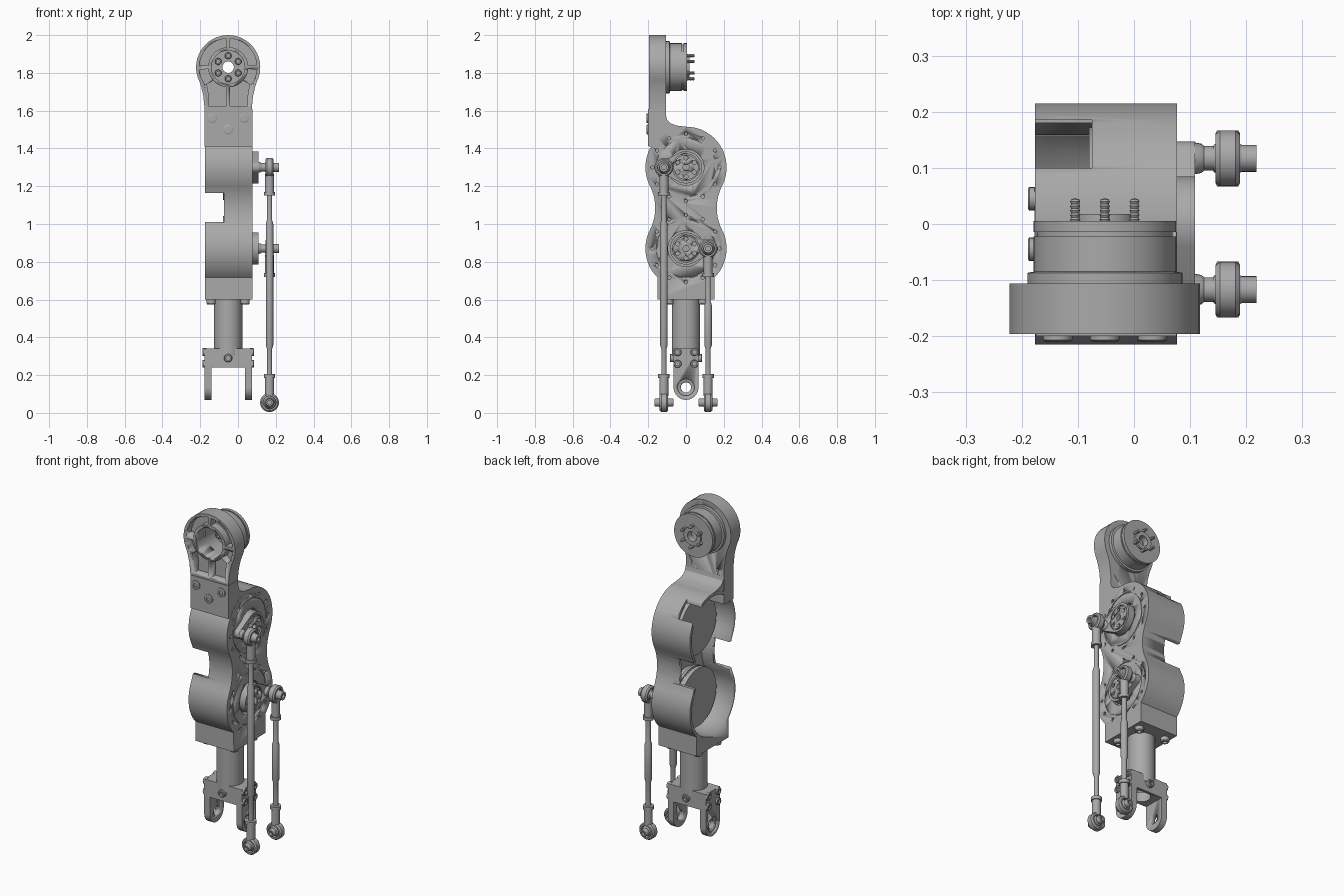
import bpy, bmesh
from math import sin, cos, atan2, acos, radians, degrees, pi

cube = bpy.data.objects.get("Cube")
if cube:
    bpy.data.objects.remove(cube)

grey = bpy.data.materials.new("machined grey")
grey.use_nodes = True
colour = (0.40, 0.40, 0.40, 1)
grey.diffuse_color = colour
grey.node_tree.nodes["Principled BSDF"].inputs["Base Color"].default_value = colour

CX = -0.052              # centre line of the limb in x
LEFT, RIGHT = 0.077, -0.176
UP, LOW = 1.30, 0.87     # heights of the two joint motors
HEAD = 1.83              # height of the upper motor


def place(axis, u, v, t):
    return {"X": (t, u, v), "Y": (u, t, v), "Z": (u, v, t)}[axis]


def finish(name, bm):
    bmesh.ops.recalc_face_normals(bm, faces=bm.faces)
    mesh = bpy.data.meshes.new(name)
    bm.to_mesh(mesh)
    bm.free()
    obj = bpy.data.objects.new(name, mesh)
    bpy.context.collection.objects.link(obj)
    mesh.materials.append(grey)
    bpy.ops.object.select_all(action="DESELECT")
    obj.select_set(True)
    bpy.context.view_layer.objects.active = obj
    bpy.ops.object.shade_smooth_by_angle(angle=radians(30))
    return obj


def prism(name, axis, pts, a, b):
    bm = bmesh.new()
    face = bm.faces.new([bm.verts.new(place(axis, u, v, a)) for u, v in pts])
    ext = bmesh.ops.extrude_face_region(bm, geom=[face])
    for e in ext["geom"]:
        if isinstance(e, bmesh.types.BMVert):
            e.co["XYZ".index(axis)] = b
    return finish(name, bm)


def box(name, x, y, z):
    return prism(name, "Z", [(x[0], y[0]), (x[1], y[0]), (x[1], y[1]), (x[0], y[1])], *z)


def lathe(name, axis, centre, profile, closed=False, n=48):
    """Turn (radius, position) pairs round an axis through centre."""
    bm = bmesh.new()
    rings = []
    for r, t in profile:
        k = 1 if r == 0 else n
        rings.append([bm.verts.new(place(axis, centre[0] + r * cos(2 * pi * i / n),
                                         centre[1] + r * sin(2 * pi * i / n), t)) for i in range(k)])
    pairs = list(zip(rings, rings[1:])) + ([(rings[-1], rings[0])] if closed else [])
    for p, q in pairs:
        for i in range(n):
            quad = [p[i % len(p)], p[(i + 1) % len(p)], q[(i + 1) % len(q)], q[i % len(q)]]
            bm.faces.new(list(dict.fromkeys(quad)))
    return finish(name, bm)


def cyl(name, axis, centre, r, a, b, n=48):
    return lathe(name, axis, centre, [(0, a), (r, a), (r, b), (0, b)], n=n)


def tube(name, axis, centre, r_in, r_out, a, b, n=48):
    return lathe(name, axis, centre, [(r_in, a), (r_out, a), (r_out, b), (r_in, b)], True, n)


def bolt(name, axis, centre, t, out, r=0.022, h=0.016):
    lathe(name, axis, centre, [(0, t - out * 0.01), (r, t - out * 0.01), (r, t + out * h * 0.8),
          (r * 0.85, t + out * h), (r * 0.5, t + out * h), (r * 0.5, t + out * h * 0.3),
          (0, t + out * h * 0.3)], n=18)


def cut(obj, cutters):
    for c in cutters:
        m = obj.modifiers.new("cut", "BOOLEAN")
        m.object, m.operation, m.solver = c, "DIFFERENCE", "EXACT"
        bpy.context.view_layer.objects.active = obj
        bpy.ops.object.modifier_apply(modifier=m.name)
        bpy.data.objects.remove(c)


def arc(cu, cv, r, a0, a1, n=16):
    return [(cu + r * cos(radians(a0 + (a1 - a0) * i / n)),
             cv + r * sin(radians(a0 + (a1 - a0) * i / n))) for i in range(n + 1)]


def waisted(r, waist, end, foot=()):
    """Figure-eight outline round both motors, with a filleted waist."""
    h, mid = (UP - LOW) / 2, (UP + LOW) / 2
    f = (waist ** 2 + h ** 2 - r ** 2) / (2 * (r - waist))
    a = degrees(atan2(h, waist + f))
    side = arc(0, UP, r, 90, -a) + arc(waist + f, mid, f, 180 - a, 180 + a)[1:-1]
    side += arc(0, LOW, r, a, end) + list(foot)
    return side + [(-u, v) for u, v in reversed(side) if abs(u) > 1e-5]


# Main housing: open on one side, notched at the waist, with a window on top
body = prism("main_housing", "X", waisted(0.215, 0.163, -45.7, [(0.15, 0.6)]), RIGHT, LEFT)
cuts = [prism("cavity", "X", waisted(0.197, 0.147, -90), -0.3, 0.0),
        box("waist_notch", (-0.3, -0.075), (-0.3, 0.3), (1.01, 1.165)),
        box("top_window", (-0.3, -0.075), (0.1, 0.185), (1.38, 1.6))]
for z in (UP, LOW):
    cuts.append(cyl("hub_recess", "X", (0, z), 0.095, 0.045, 0.1))
    cuts.append(tube("seam", "X", (0, z), 0.152, 0.157, 0.073, 0.1))
    for y, h in arc(0, z, 0.178, 0, 330, 11):
        cuts.append(cyl("screw_hole", "X", (y, h), 0.009, 0.06, 0.1, 10))
cut(body, cuts)

# Joint motors and their crank plates
for label, z, side in (("upper", UP, -1), ("lower", LOW, 1)):
    lathe(label + "_motor", "X", (0, z), [(0, 0.01), (0.16, 0.01), (0.16, -0.03), (0.172, -0.03),
          (0.172, -0.045), (0.166, -0.045), (0.166, -0.055), (0.172, -0.055), (0.172, -0.08), (0, -0.08)])
    reach = 0.117
    a = degrees(acos((0.085 - 0.03) / reach))
    outline = arc(0, z, 0.085, a, 360 - a, 32) + arc(reach, z, 0.03, -a, a, 12)
    crank = prism(label + "_crank", "X", [(side * u, v) for u, v in outline], 0.04, 0.109)
    cut(crank, [cyl("hole", "X", p, 0.011, 0.09, 0.2, 12) for p in arc(0, z, 0.05, 30, 330, 5)]
        + [cyl("hole", "X", (0, z), 0.016, 0.09, 0.2, 16),
           tube("step", "X", (0, z), 0.066, 0.071, 0.1, 0.2)])

    # Push rod with a ball joint at each end
    y, x, foot = side * reach, 0.167, 0.055
    lathe(label + "_push_rod", "Z", (x, y), [
        (0, 0.09), (0.024, 0.09), (0.024, 0.185), (0.03, 0.185), (0.03, 0.205), (0.014, 0.205),
        (0.014, 0.34), (0.02, 0.36), (0.02, z - 0.3), (0.014, z - 0.28), (0.014, z - 0.15),
        (0.03, z - 0.15), (0.03, z - 0.13), (0.024, z - 0.13), (0.024, z - 0.035), (0, z - 0.035)], n=20)
    for end, axis, c, mid in (("top", "X", (y, z), x), ("bottom", "Y", (x, foot), y)):
        lathe(f"{label}_{end}_eye", axis, c, [
            (0.034, mid - 0.022), (0.043, mid - 0.022), (0.05, mid - 0.014), (0.05, mid + 0.014),
            (0.043, mid + 0.022), (0.034, mid + 0.022)], True, 32)
        lathe(f"{label}_{end}_ball", axis, c, [(0, mid - 0.025), (0.024, mid - 0.025), (0.035, mid),
              (0.024, mid + 0.025), (0, mid + 0.025)], n=32)
    lathe(label + "_top_pin", "X", (y, z), [(0, 0.1), (0.03, 0.1), (0.026, 0.12), (0.022, 0.125),
          (0.022, 0.19), (0.024, 0.192), (0.024, 0.218), (0.012, 0.218), (0.012, 0.205), (0, 0.205)], n=24)
    for out in (-1, 1):
        bolt(label + "_bottom_pin_head", "Y", (x, foot), y + out * 0.02, out, 0.022, 0.03)

# Upper bracket: round head on a neck, with weight-saving pockets and a bore
edge = [(0.126, 1.41), (0.126, 1.62), (0.132, 1.68), (0.144, 1.73)] + arc(0, HEAD, 0.17, -27, 90)
outline = [(CX + u, v) for u, v in edge] + [(CX - u, v) for u, v in reversed(edge[:-1])]
bracket = prism("upper_bracket", "Y", outline, -0.196, -0.106)
cuts = [cyl("bore", "Y", (CX, HEAD), 0.088, -0.3, 0)]
for a0, a1 in ((5, 86), (94, 175), (185, 218), (322, 355)):
    pts = arc(CX, HEAD, 0.152, a0, a1) + arc(CX, HEAD, 0.106, a1, a0)
    cuts.append(prism("pocket", "Y", pts, -0.3, -0.15))
for s in (-1, 1):
    ring = arc(0, HEAD, 0.106, 275, 318)
    pts = ring + [(0.113, 1.74), (0.103, 1.68), (0.103, 1.625), (ring[0][0], 1.625)]
    cuts.append(prism("pocket", "Y", [(CX + s * u, v) for u, v in pts], -0.3, -0.15))
for x in (-0.08, 0.08):
    cuts.append(cyl("back_hole", "Y", (CX + x, 1.6), 0.01, -0.13, 0, 12))
cut(bracket, cuts)

# Bracket foot blending into the housing
blend = [(-0.2, 1.61), (-0.2, 1.414)] + arc(0, UP, 0.206, 146, 90)
blend += [(0, 1.515), (-0.05, 1.521), (-0.08, 1.532), (-0.1, 1.552), (-0.107, 1.58), (-0.108, 1.61)]
prism("bracket_foot", "X", blend, RIGHT + 0.001, LEFT - 0.001)
for x, z in ((-0.084, 1.56), (0.084, 1.56), (0, 1.5)):
    bolt("bracket_bolt", "Y", (CX + x, z), -0.199, -1, 0.026, 0.01)

# Upper motor: hollow drum with a bolted end plate
lathe("head_motor", "Y", (CX, HEAD), [
    (0.088, -0.108), (0.138, -0.108), (0.138, -0.087), (0.127, -0.085), (0.127, -0.022), (0.121, -0.022),
    (0.121, -0.014), (0.127, -0.014), (0.127, 0.005), (0.055, 0.005), (0.055, 0.018), (0.03, 0.018),
    (0.03, -0.02), (0.088, -0.02)], True, 64)
for x, z in arc(CX, HEAD, 0.061, 30, 330, 5):
    bolt("head_bolt", "Y", (x, z), -0.02, -1, 0.018, 0.02)
    lathe("head_stud", "Y", (x, z), [(0, 0)] + [(0.009 - 0.002 * (i % 2), 0.004 * i) for i in range(12)]
          + [(0, 0.046)], n=12)

# Shin tube under the housing
cyl("shin_tube", "Z", (CX, 0), 0.075, 0.3, 0.61)
for x in (-0.09, 0.09):
    for y in (-0.09, 0.09):
        bolt("housing_bolt", "Z", (CX + x, y), 0.6, -1, 0.024, 0.026)

# Ankle clevis: block with two eye prongs
block = box("clevis_block", (CX - 0.11, CX + 0.11), (-0.066, 0.066), (0.24, 0.34))
cut(block, [cyl("underside_bore", "Z", (CX, 0), 0.05, 0.1, 0.3)])
for s in (-1, 1):
    eye = arc(0, 0.135, 0.066, 180, 360, 24) + [(0.066, 0.34), (-0.066, 0.34)]
    x0, x1 = CX + s * 0.088, CX + s * 0.125
    prong = prism("clevis_prong", "X", eye, x0, x1)
    cut(prong, [cyl("pin_hole", "X", (0, 0.135), 0.027, -0.4, 0.3),
                cyl("bearing_seat", "X", (0, 0.135), 0.044, x1 - s * 0.008, x1 + s * 0.05)])
    for y in (-0.045, 0.045):
        for z in (0.26, 0.322):
            bolt("clevis_side_bolt", "X", (y, z), x1, s, 0.021, 0.012)
    bolt("clevis_face_bolt", "Y", (CX, 0.29), s * 0.066, s, 0.022, 0.02)
